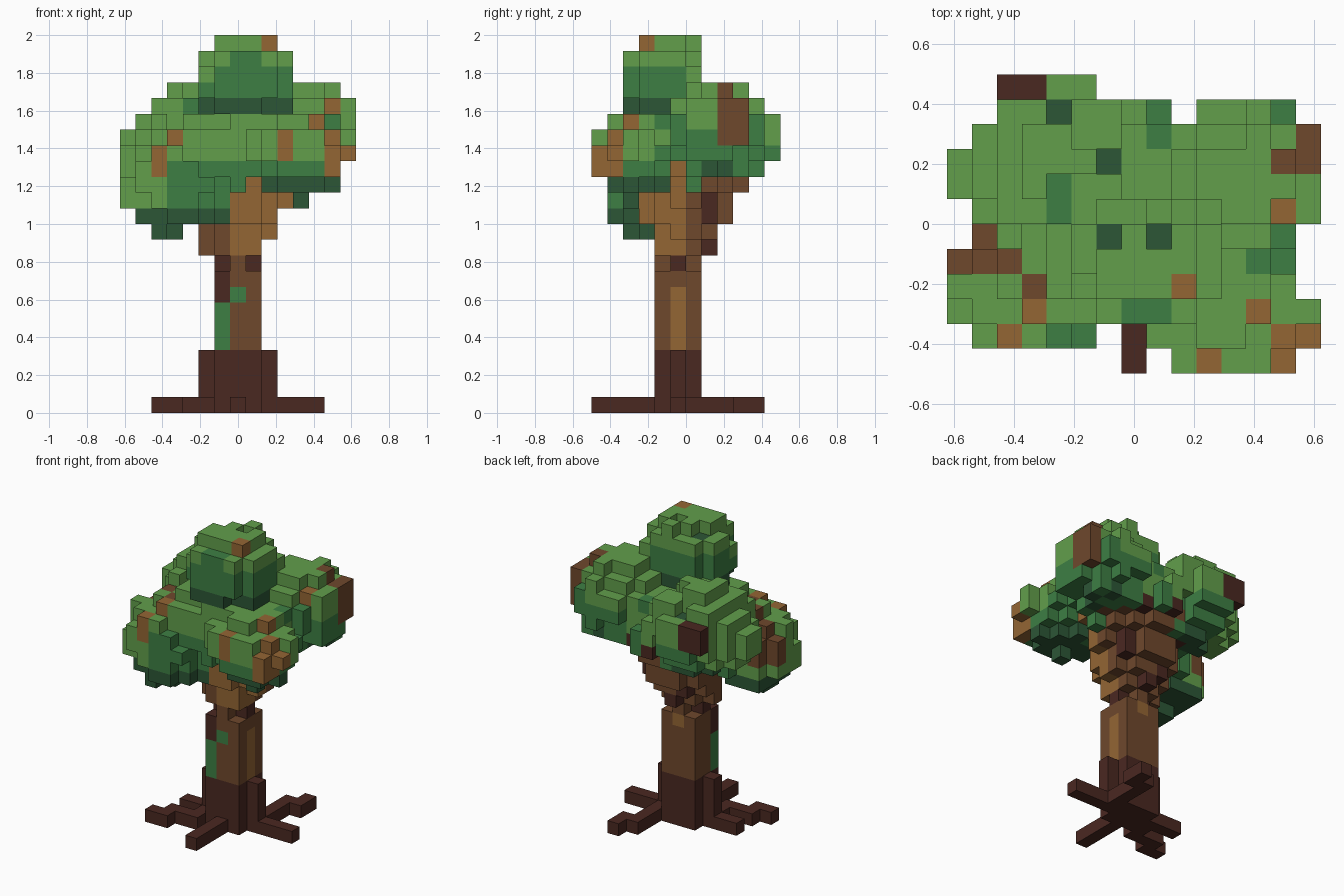
import bpy, bmesh, random
from mathutils import Vector

random.seed(4)
cube = bpy.data.objects.get("Cube")
if cube:
    bpy.data.objects.remove(cube, do_unlink=True)

H = 2 / 24                      # block size
ORIGIN = Vector((-7.5, -6, 0))  # grid corner, in blocks

PALETTE = {
    "leaf_light": "629F4B", "leaf_mid": "3D7F44", "leaf_dark": "2C5636",
    "bark_light": "946634", "bark_mid": "6F482C", "bark_dark": "4A2821",
}
NAMES = list(PALETTE)


def linear(c):
    return c / 12.92 if c <= 0.04045 else ((c + 0.055) / 1.055) ** 2.4


def make_material(name, code):
    rgb = [linear(v / 255) for v in bytes.fromhex(code)]
    mat = bpy.data.materials.new(name)
    mat.use_nodes = True
    mat.diffuse_color = (*rgb, 1)
    bsdf = next(n for n in mat.node_tree.nodes if n.type == "BSDF_PRINCIPLED")
    bsdf.inputs["Base Color"].default_value = (*rgb, 1)
    bsdf.inputs["Roughness"].default_value = 0.9
    return mat


MATERIALS = [make_material(n, c) for n, c in PALETTE.items()]


def box(i, j, k):
    """All blocks in three inclusive ranges."""
    return [(a, b, c) for a in range(i[0], i[1] + 1)
            for b in range(j[0], j[1] + 1) for c in range(k[0], k[1] + 1)]


def build(name, blocks, solid):
    """Mesh the outer faces of a set of coloured blocks."""
    bm, cache = bmesh.new(), {}

    def vert(p):
        key = tuple(p)
        if key not in cache:
            cache[key] = bm.verts.new((Vector(key) + ORIGIN) * H)
        return cache[key]

    for cell, colour in blocks.items():
        for axis in range(3):
            for side in (0, 1):
                near = list(cell)
                near[axis] += 2 * side - 1
                if tuple(near) in solid:
                    continue
                corners = []
                for u, v in ((0, 0), (1, 0), (1, 1), (0, 1)):
                    p = list(cell)
                    p[axis] += side
                    p[(axis + 1) % 3] += u
                    p[(axis + 2) % 3] += v
                    corners.append(vert(p))
                face = bm.faces.new(corners if side else corners[::-1])
                face.material_index = NAMES.index(colour)
    mesh = bpy.data.meshes.new(name)
    bm.to_mesh(mesh)
    bm.free()
    for mat in MATERIALS:
        mesh.materials.append(mat)
    obj = bpy.data.objects.new(name, mesh)
    bpy.context.collection.objects.link(obj)


# Roots: straight runs of ground blocks, and two buttresses
ROOT_RUNS = [((7, 7), (0, 3)), ((2, 3), (2, 2)), ((3, 5), (3, 3)), ((5, 5), (3, 4)),
             ((3, 5), (5, 5)), ((9, 12), (5, 5)), ((9, 9), (6, 8)), ((9, 10), (9, 9)),
             ((10, 10), (10, 10)), ((6, 8), (4, 6))]
roots = {c: "bark_dark" for i, j in ROOT_RUNS for c in box(i, j, (0, 0))}
roots.update({c: "bark_dark" for c in box((6, 8), (4, 6), (1, 3)) + box((5, 9), (5, 5), (1, 3))})

# Trunk with a narrow neck, and mossy, dark and pale patches
trunk = {c: "bark_mid" for c in box((6, 8), (4, 6), (4, 8)) +
         box((6, 8), (5, 5), (9, 9)) + box((7, 7), (4, 6), (9, 9))}
PATCHES = [("leaf_mid", (6, 6), (4, 4), (4, 6)), ("bark_dark", (6, 6), (4, 4), (7, 8)),
           ("leaf_mid", (7, 7), (4, 4), (7, 7)), ("bark_light", (8, 8), (5, 5), (4, 7)),
           ("bark_dark", (8, 8), (5, 5), (9, 9)), ("bark_dark", (6, 6), (5, 5), (9, 9)),
           ("bark_light", (7, 7), (6, 6), (8, 8))]
for colour, *span in PATCHES:
    trunk.update({c: colour for c in box(*span)})

# Branches: a cone that widens and leans back as it rises, pale at the front
branches = {}
for i, j, k in box((3, 12), (3, 10), (10, 15)):
    rise = k - 10
    dx, dy = i + 0.5 - 7.4 - 0.12 * rise, j + 0.5 - 5.7 - 0.18 * rise
    if dx * dx + dy * dy < (1.95 + (0.44 - 0.15 * random.random()) * rise) ** 2:
        branches[i, j, k] = ("bark_light" if j < 6 and i > 6 else
                             "bark_dark" if j > 6 and random.random() < 0.25 else "bark_mid")
for c in [c for c in branches if c[2] == 10 and (c[0] > 8 or c[1] < 4)]:
    del branches[c]

# Foliage: rounded lobes (centre, radii, light and dark levels), trimmed to an outline
LOBES = [((3.4, 3.7, 14.4), (3.6, 2.9, 3.7), (0.4, -0.4)),
         ((4.2, 8.6, 17.4), (4.3, 3.5, 3.4), (0, -0.55)),
         ((12, 7.8, 17.9), (3.6, 3.4, 3.2), (0.05, -0.8)),
         ((11.2, 2.6, 16.3), (3.8, 3.0, 2.8), (0, -0.5)),
         ((8, 4.6, 20.9), (3.3, 2.9, 3.5), (0.3, -0.28)),
         ((7.5, 6, 16.4), (5.8, 4.9, 3.2), (0, -0.7))]
WIDTH = [(2, 3), (1, 6), (0, 11), (0, 13), (0, 14), (0, 14), (0, 14), (1, 14),
         (2, 14), (3, 13), (5, 10), (5, 10), (6, 9)]
DEPTH = [(2, 3), (1, 8), (1, 9), (1, 9), (0, 10), (0, 11), (0, 11), (0, 11),
         (2, 11), (2, 10), (2, 6), (2, 6), (3, 6)]
PLAN = [(9, 13), (1, 14), (0, 14), (0, 13), (0, 13), (1, 13), (1, 14), (0, 14),
        (0, 14), (1, 14), (2, 13), (2, 6)]
GAPS = {(6, 1), (7, 1), (9, 10)}

leaves = {}
for i, j, k in box((0, 14), (0, 11), (11, 23)):
    spans = ((WIDTH[k - 11], i), (DEPTH[k - 11], j), (PLAN[j], i))
    if (i, j) in GAPS or (i, j, k) in branches or any(not a <= v <= b for (a, b), v in spans):
        continue
    centre = (i + 0.5, j + 0.5, k + 0.5)
    dist, lobe = min((sum(((p - c) / r) ** 2 for p, c, r in zip(centre, *lobe[:2])), lobe)
                     for lobe in LOBES)
    height = (centre[2] - lobe[0][2]) / lobe[1][2] + random.uniform(-0.08, 0.08)
    ragged = 0.27 if height > -0.2 else 0.48
    if dist > 1.1 - ragged * random.random():
        continue
    light, dark = lobe[2]
    leaves[i, j, k] = ("leaf_light" if height > light or (i < 3 and k > 12) else
                       "leaf_mid" if height > dark else "leaf_dark")


def column(i, j):
    return sorted((c for c in leaves if c[:2] == (i, j)), reverse=True)


# Sunlit tops, then small pits, then twigs and shaded tufts showing through
for i, j, k in box((0, 14), (0, 11), (0, 0)):
    for c in column(i, j)[:1]:
        leaves[c] = "leaf_light"
for spot in ((6, 5), (8, 5), (6, 8), (4, 10)):
    stack = column(*spot)
    if len(stack) > 1:
        del leaves[stack[0]]
        leaves[stack[1]] = "leaf_dark"
SPOTS = {
    "bark_light": [(13, 6), (9, 3), (3, 2), (2, 1), (12, 2), (13, 1), (14, 1), (10, 0), (13, 0)],
    "bark_mid": [(13, 8), (14, 8), (14, 9), (1, 5), (0, 4), (1, 4), (2, 4), (3, 3)],
    "bark_dark": [(2, 11), (3, 11)],
    "leaf_mid": [(8, 9), (8, 10), (13, 10), (4, 6), (4, 7), (13, 5), (12, 4), (13, 4),
                 (7, 2), (8, 2), (4, 1), (5, 1)],
}
for colour, spots in SPOTS.items():
    for spot in spots:
        # twigs at the outer left hang down further
        reach = 1 if colour == "leaf_mid" or spot == (9, 3) else 3 if spot[0] > 12 else 2
        for c in column(*spot)[:reach]:
            leaves[c] = colour

PARTS = {"roots": roots, "trunk": trunk, "branches": branches, "foliage": leaves}
solid = set().union(*PARTS.values())
for part, blocks in PARTS.items():
    build(part, blocks, solid)
